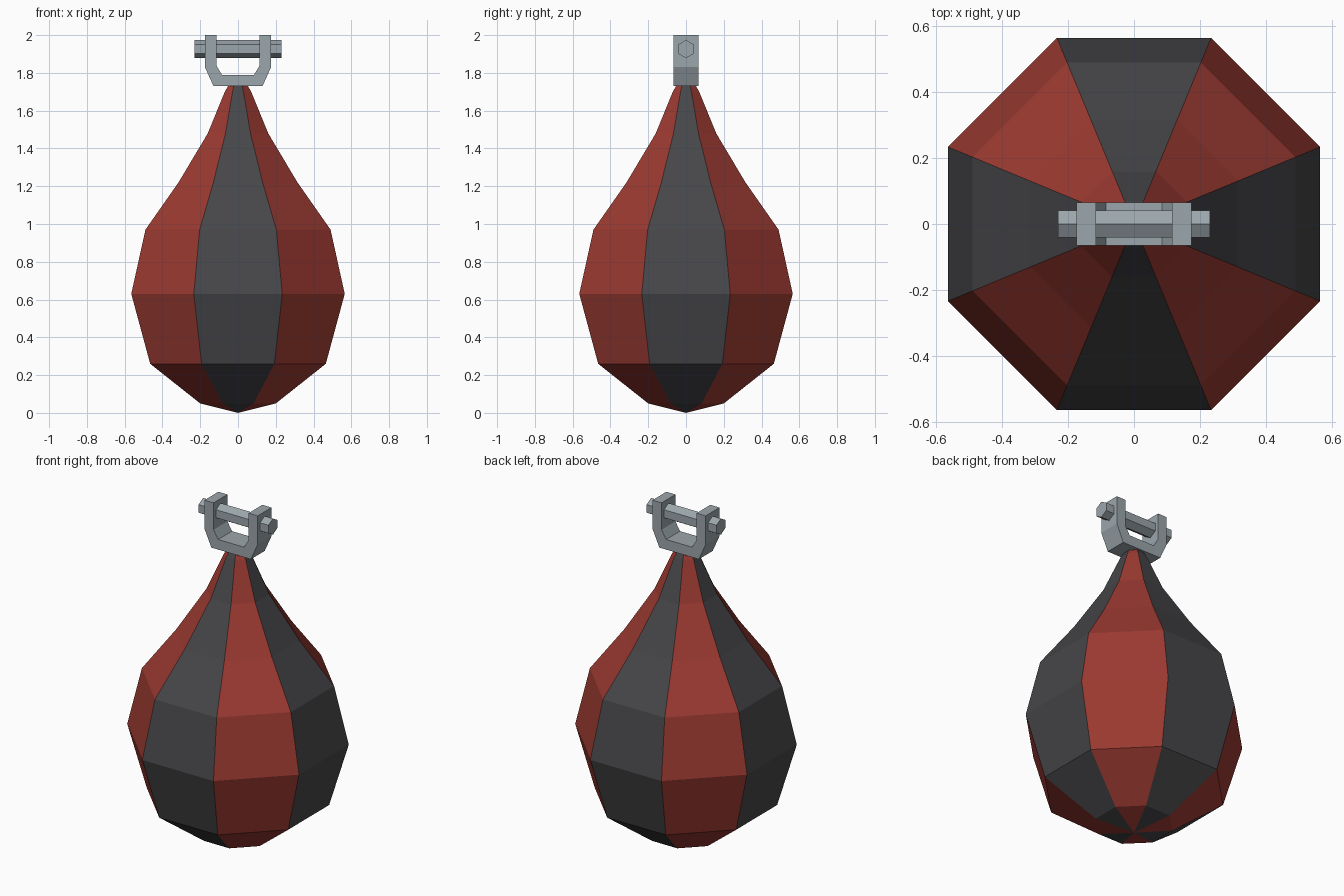
import bpy, bmesh, math
from mathutils import Matrix

if "Cube" in bpy.data.objects:
    bpy.data.objects.remove(bpy.data.objects["Cube"])


def material(name, rgb):
    m = bpy.data.materials.new(name)
    m.diffuse_color = (*rgb, 1)
    m.use_nodes = True
    m.node_tree.nodes["Principled BSDF"].inputs["Base Color"].default_value = m.diffuse_color
    return m


red = material("red leather", (0.33, 0.042, 0.031))
dark = material("charcoal leather", (0.062, 0.062, 0.068))
steel = material("steel grey", (0.33, 0.38, 0.41))


def finish(bm, name, mats):
    bmesh.ops.recalc_face_normals(bm, faces=bm.faces[:])
    me = bpy.data.meshes.new(name)
    bm.to_mesh(me)
    bm.free()
    for m in mats:
        me.materials.append(m)
    ob = bpy.data.objects.new(name, me)
    bpy.context.collection.objects.link(ob)
    return ob


# Bag: eight panels following a (half width, height) profile
profile = [(0.2, 0.05), (0.465, 0.26), (0.565, 0.63), (0.49, 0.97),
           (0.315, 1.22), (0.16, 1.48), (0.07, 1.70), (0.05, 1.735)]
bm = bmesh.new()
N = 8
rings = []
for w, z in profile:
    r = w / math.cos(math.pi / N)
    rings.append([bm.verts.new((r * math.cos(a), r * math.sin(a), z))
                  for a in (2 * math.pi * (k - 0.5) / N for k in range(N))])
tip = bm.verts.new((0, 0, 0))
for k in range(N):
    j = (k + 1) % N
    panel = [bm.faces.new((tip, rings[0][j], rings[0][k]))]
    for lo, hi in zip(rings, rings[1:]):
        panel.append(bm.faces.new((lo[k], lo[j], hi[j], hi[k])))
    for f in panel:
        f.material_index = k % 2      # alternate panel colours
bm.faces.new(rings[-1])
finish(bm, "bag", [dark, red])

# Shackle: U-shaped strip extruded along y
outer = [(0.175, 2.0), (0.175, 1.83), (0.13, 1.73)]
inner = [(0.115, 2.0), (0.115, 1.84), (0.085, 1.79)]


def u_path(half):
    return half + [(-x, z) for x, z in reversed(half)]


bm = bmesh.new()
loops = [[[bm.verts.new((x, y, z)) for x, z in u_path(h)] for h in (outer, inner)]
         for y in (-0.065, 0.065)]
(fo, fi), (bo, bi) = loops
for i in range(5):
    for a, b in ((fo, fi), (fi, bi), (bi, bo), (bo, fo)):
        bm.faces.new((a[i], a[i + 1], b[i + 1], b[i]))
for i in (0, 5):
    bm.faces.new((fo[i], fi[i], bi[i], bo[i]))
finish(bm, "shackle", [steel])

# Hexagonal pin through the shackle, points up and down
bm = bmesh.new()
bmesh.ops.create_cone(bm, cap_ends=True, segments=6, radius1=0.048, radius2=0.048, depth=0.46)
xs = max(bm.verts, key=lambda v: v.co.x).co.x
# put a vertex on the local axis that turns into world z
if xs < 0.047:
    bmesh.ops.rotate(bm, verts=bm.verts[:], matrix=Matrix.Rotation(math.pi / 6, 3, 'Z'))
bmesh.ops.rotate(bm, verts=bm.verts[:], matrix=Matrix.Rotation(math.pi / 2, 3, 'Y'))
bmesh.ops.translate(bm, verts=bm.verts[:], vec=(0, 0, 1.926))
finish(bm, "pin", [steel])
